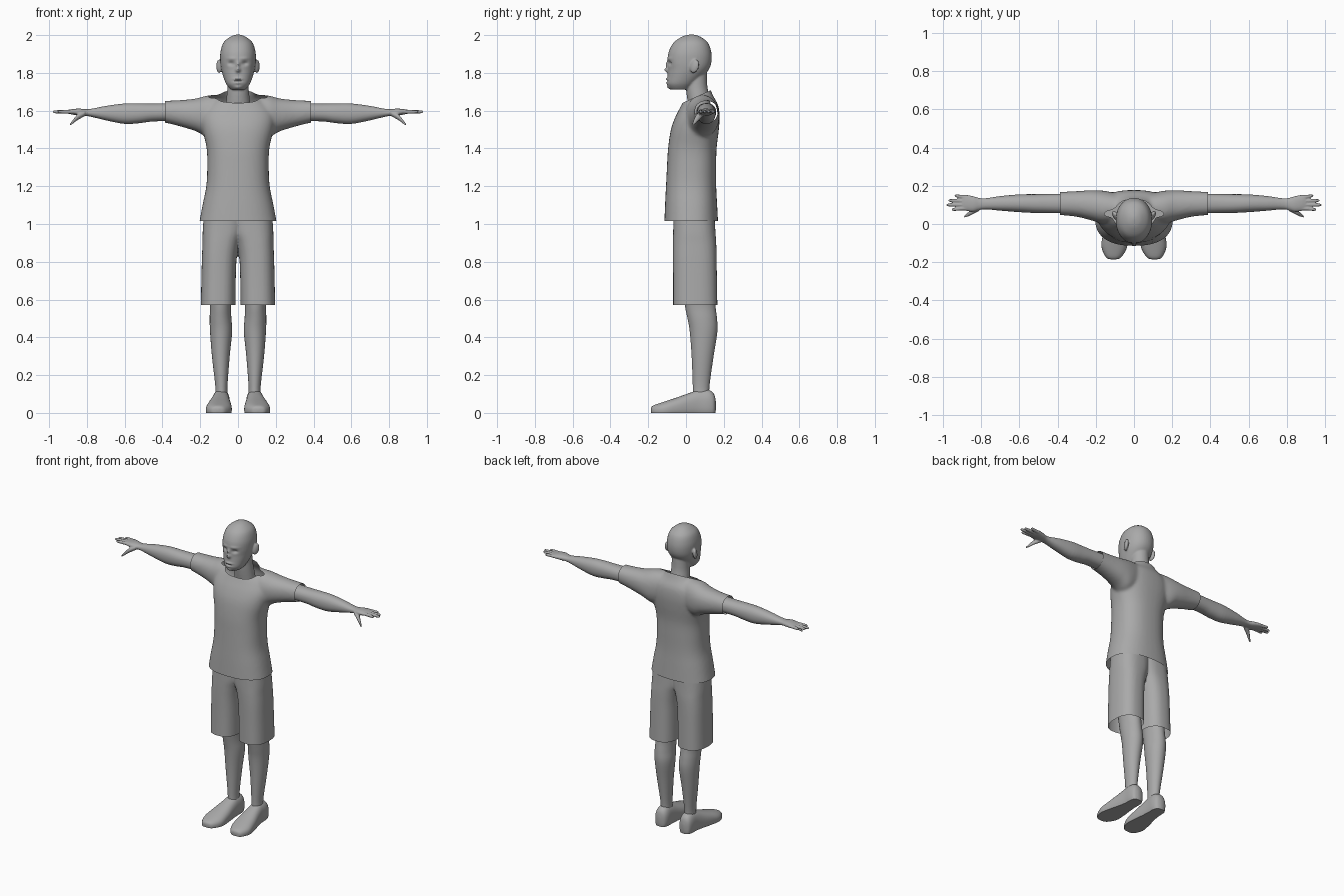
import bpy, bmesh
from math import cos, sin, pi, exp, copysign
from mathutils import Vector

if "Cube" in bpy.data.objects:
    bpy.data.objects.remove(bpy.data.objects["Cube"], do_unlink=True)

grey = bpy.data.materials.new("plain_grey")
grey.use_nodes = True
grey.diffuse_color = (0.4, 0.4, 0.4, 1)
grey.node_tree.nodes["Principled BSDF"].inputs["Base Color"].default_value = grey.diffuse_color


def spline(p, q, r, s, t):
    """Smooth interpolation between q and r."""
    return q + 0.5 * t * (r - p + t * (2 * p - 5 * q + 4 * r - s + t * (3 * (q - r) + s - p)))


def loft(bm, axis, rows, power=2.0, segments=40, steps=4):
    """Skin rounded sections; each row is position, then low/high bounds of the two other axes."""
    last = len(rows) - 1
    dense = []
    for i in range(last):
        around = [rows[max(i - 1, 0)], rows[i], rows[i + 1], rows[min(i + 2, last)]]
        for k in range(steps):
            dense.append([spline(*values, k / steps) for values in zip(*around)])
    dense.append(rows[last])
    rings = []
    for pos, a0, a1, b0, b1 in dense:
        ring = []
        for k in range(segments):
            c, s = cos(2 * pi * k / segments), sin(2 * pi * k / segments)
            c, s = (copysign(abs(v) ** (2 / power), v) for v in (c, s))
            point = [(a0 + a1 + c * (a1 - a0)) / 2, (b0 + b1 + s * (b1 - b0)) / 2]
            point.insert("xyz".index(axis), pos)
            ring.append(bm.verts.new(point))
        rings.append(ring)
    for low, high in zip(rings, rings[1:]):
        for k in range(segments):
            n = (k + 1) % segments
            bm.faces.new((low[k], low[n], high[n], high[k]))
    bm.faces.new(rings[0][::-1])
    bm.faces.new(rings[-1])


def body_rows(rows):
    """Rows given by height, half width, front and back."""
    return [(z, -w, w, front, back) for z, w, front, back in rows]


def finish(name, bm, mirror=True, voxel=None, cuts=(), fill=False, sculpt=None, soften=5):
    """Mirror, melt together, trim along planes (point, outward normal) and shade."""
    bmesh.ops.recalc_face_normals(bm, faces=bm.faces)
    mesh = bpy.data.meshes.new(name)
    bm.to_mesh(mesh)
    bm.free()
    obj = bpy.data.objects.new(name, mesh)
    bpy.context.collection.objects.link(obj)
    if mirror:
        mod = obj.modifiers.new("mirror", "MIRROR")
        mod.use_mirror_merge = False
    if voxel:
        mod = obj.modifiers.new("melt", "REMESH")
        mod.mode, mod.voxel_size = "VOXEL", voxel
        mod = obj.modifiers.new("soften", "SMOOTH")
        mod.iterations = soften
    graph = bpy.context.evaluated_depsgraph_get()
    done = bpy.data.meshes.new_from_object(obj.evaluated_get(graph))
    obj.modifiers.clear()
    bm = bmesh.new()
    bm.from_mesh(done)
    for point, normal in cuts:
        found = bmesh.ops.bisect_plane(bm, geom=bm.verts[:] + bm.edges[:] + bm.faces[:],
                                       plane_co=point, plane_no=normal, clear_outer=True)
        if fill:
            edges = [e for e in found["geom_cut"] if isinstance(e, bmesh.types.BMEdge)]
            bmesh.ops.holes_fill(bm, edges=edges)
    if sculpt:
        for v in bm.verts:
            sculpt(v)
    bmesh.ops.recalc_face_normals(bm, faces=bm.faces)
    bm.to_mesh(done)
    bm.free()
    obj.data = done
    done.name = name
    done.materials.clear()
    done.materials.append(grey)
    bpy.ops.object.select_all(action="DESELECT")
    obj.select_set(True)
    bpy.context.view_layer.objects.active = obj
    bpy.ops.object.shade_smooth_by_angle(angle=0.8)
    return obj


# Head, neck and ears
bm = bmesh.new()
loft(bm, "z", body_rows([
    (2.003, 0.008, 0.02, 0.04), (1.992, 0.04, -0.02, 0.075), (1.96, 0.077, -0.066, 0.116),
    (1.91, 0.093, -0.092, 0.134), (1.86, 0.094, -0.098, 0.135), (1.82, 0.089, -0.095, 0.122),
    (1.78, 0.078, -0.098, 0.09), (1.74, 0.062, -0.1, 0.05), (1.712, 0.04, -0.082, 0.02)]), 2.15)
loft(bm, "z", body_rows([
    (1.58, 0.07, 0.02, 0.14), (1.68, 0.06, 0.004, 0.122),
    (1.74, 0.055, 0, 0.112), (1.84, 0.055, 0, 0.11)]))
for side in (-1, 1):
    ear = bmesh.ops.create_uvsphere(bm, u_segments=16, v_segments=12, radius=1)["verts"]
    for v in ear:
        v.co = Vector((side * (0.1 + 0.013 * v.co.x * side + 0.008 * v.co.y),
                       0.045 + 0.024 * v.co.y + 0.006 * v.co.z, 1.835 + 0.036 * v.co.z))

# Facial features: x, z, spread in x, spread in z, push along y
features = [(0, 1.815, 0.012, 0.012, -0.019), (0, 1.842, 0.009, 0.018, -0.011),
            (0.036, 1.85, 0.017, 0.011, 0.012), (0.034, 1.876, 0.026, 0.008, -0.004),
            (0, 1.768, 0.022, 0.006, -0.008), (0, 1.757, 0.022, 0.003, 0.005),
            (0, 1.746, 0.018, 0.006, -0.005), (0, 1.722, 0.02, 0.01, -0.008)]


def face(v):
    if v.co.y < -0.02:
        x, z = abs(v.co.x), v.co.z
        v.co.y += sum(push * exp(-((x - cx) / sx) ** 2 - ((z - cz) / sz) ** 2)
                      for cx, cz, sx, sz, push in features)


finish("head_and_neck", bm, mirror=False, voxel=0.005, sculpt=face, soften=4)

# Shirt: torso with sleeves, open at neck, cuffs and hem
bm = bmesh.new()
loft(bm, "z", body_rows([
    (0.97, 0.212, -0.116, 0.172), (1.1, 0.188, -0.111, 0.165), (1.2, 0.168, -0.106, 0.16),
    (1.3, 0.163, -0.101, 0.16), (1.4, 0.166, -0.095, 0.162), (1.5, 0.188, -0.08, 0.174),
    (1.57, 0.195, -0.055, 0.178), (1.63, 0.165, -0.024, 0.17),
    (1.68, 0.1, -0.003, 0.143), (1.75, 0.066, 0, 0.115)]), 2.4)
for side in (-1, 1):
    loft(bm, "x", [(side * x, *rest) for x, *rest in (
        (0.04, 0.02, 0.15, 1.5, 1.685), (0.15, 0, 0.173, 1.46, 1.682),
        (0.22, 0.018, 0.177, 1.49, 1.665), (0.3, 0.038, 0.172, 1.515, 1.656),
        (0.39, 0.047, 0.168, 1.537, 1.652), (0.43, 0.048, 0.166, 1.54, 1.65))], 2.2)
finish("shirt", bm, mirror=False, voxel=0.009, soften=8, cuts=[
    ((0, 0, 1.015), (0, 0, -1)), ((0.387, 0, 0), (1, 0, 0)), ((-0.387, 0, 0), (-1, 0, 0)),
    ((0, -0.01, 1.645), (0, -0.45, 1))])

# Arms with palms, fingers and thumbs
bm = bmesh.new()
loft(bm, "x", [
    (0.33, 0.055, 0.16, 1.545, 1.64), (0.45, 0.058, 0.157, 1.543, 1.638),
    (0.52, 0.058, 0.156, 1.534, 1.639), (0.6, 0.062, 0.155, 1.53, 1.638),
    (0.7, 0.07, 0.146, 1.549, 1.625), (0.79, 0.077, 0.134, 1.57, 1.608),
    (0.84, 0.065, 0.145, 1.574, 1.611), (0.88, 0.069, 0.153, 1.58, 1.608),
    (0.9, 0.076, 0.15, 1.585, 1.604)], 2.2)
for root, y, tip in ((0.083, 0.076, 0.955), (0.101, 0.1, 0.982), (0.12, 0.123, 0.972), (0.139, 0.148, 0.94)):
    loft(bm, "x", [(x, c - r, c + r, 1.594 - r, 1.594 + r) for x, c, r in (
        (0.86, root, 0.011), ((0.88 + tip) / 2, (root + y) / 2, 0.01),
        (tip - 0.01, y, 0.008), (tip, y, 0.003))], segments=12)
loft(bm, "x", [(0.81, 0.068, 0.105, 1.572, 1.602), (0.85, 0.048, 0.078, 1.549, 1.58),
               (0.875, 0.037, 0.056, 1.53, 1.55), (0.89, 0.033, 0.042, 1.52, 1.531)], segments=16)
finish("arms_and_hands", bm, voxel=0.004, soften=3)

# Shorts: two legs melted at the crotch
bm = bmesh.new()
loft(bm, "z", [(0.53, 0.014, 0.198, -0.068, 0.167), (0.7, 0.012, 0.194, -0.068, 0.164),
               (0.82, 0.007, 0.191, -0.069, 0.162), (0.9, -0.008, 0.188, -0.069, 0.16),
               (0.96, -0.03, 0.187, -0.068, 0.156), (1.06, -0.04, 0.18, -0.066, 0.15)], 2.5)
finish("shorts", bm, voxel=0.008, cuts=[((0, 0, 0.572), (0, 0, -1))])

# Lower legs
bm = bmesh.new()
loft(bm, "z", [(0.08, 0.054, 0.122, 0.035, 0.125), (0.14, 0.056, 0.12, 0.036, 0.124),
               (0.3, 0.044, 0.138, 0.03, 0.146), (0.43, 0.031, 0.148, 0.02, 0.166),
               (0.5, 0.035, 0.15, 0.008, 0.164), (0.57, 0.037, 0.149, -0.006, 0.156),
               (0.7, 0.03, 0.16, -0.02, 0.15)])
finish("legs", bm)

# Shoes with flat soles
bm = bmesh.new()
loft(bm, "y", [(-0.186, 0.1, 0.115, 0.008, 0.022), (-0.175, 0.068, 0.146, -0.015, 0.038),
               (-0.12, 0.036, 0.17, -0.03, 0.058), (-0.05, 0.034, 0.162, -0.03, 0.081),
               (0.02, 0.04, 0.146, -0.03, 0.106), (0.07, 0.043, 0.137, -0.03, 0.122),
               (0.12, 0.044, 0.134, -0.03, 0.122), (0.148, 0.056, 0.124, -0.02, 0.1),
               (0.158, 0.08, 0.1, 0.015, 0.06)], 2.4)
finish("shoes", bm, cuts=[((0, 0, 0), (0, 0, -1))], fill=True)
